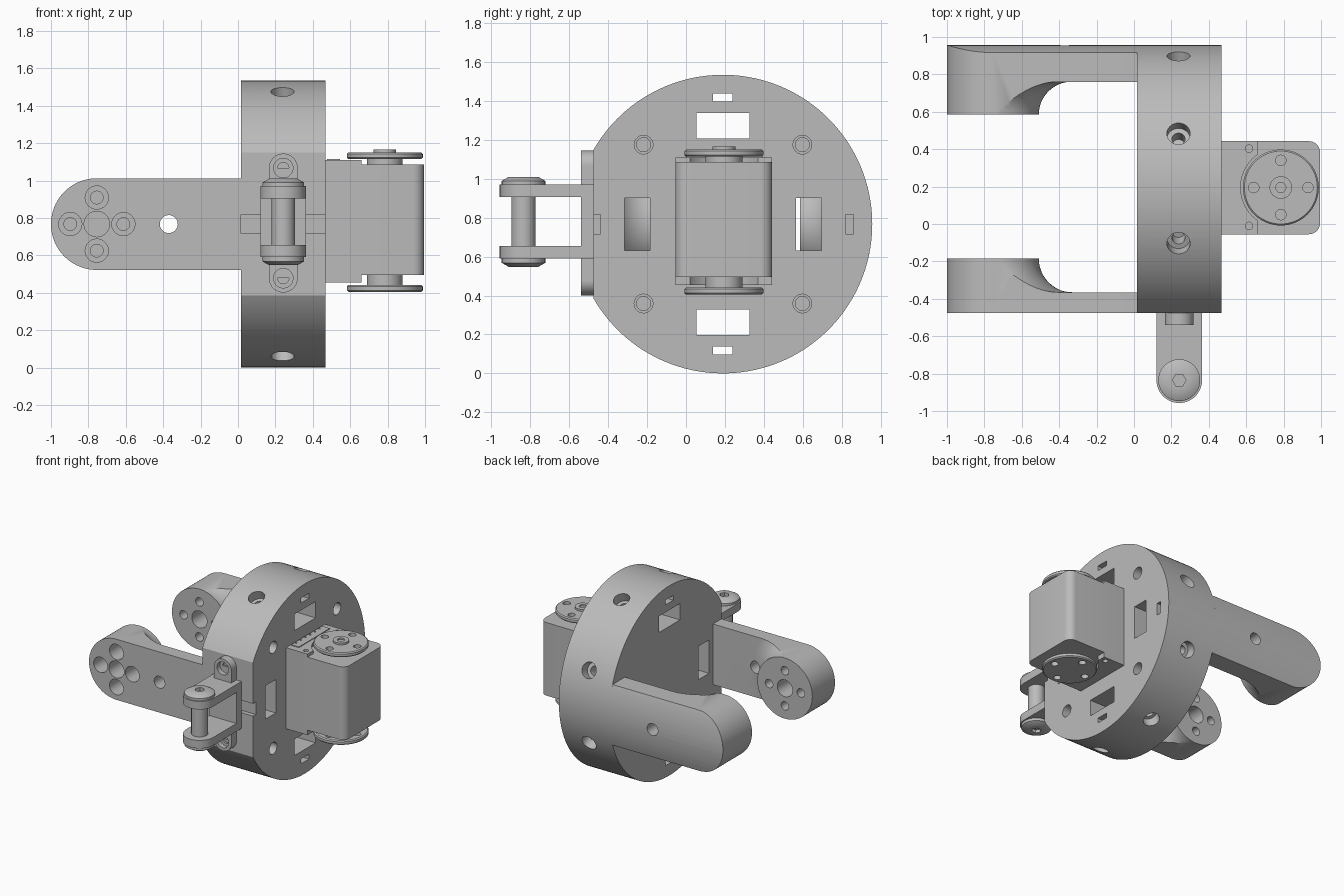
import bpy, bmesh
from math import sin, cos, pi, acos, radians
from mathutils import Matrix, Vector

if "Cube" in bpy.data.objects:
    bpy.data.objects.remove(bpy.data.objects["Cube"])

grey = bpy.data.materials.new("plain grey")
grey.use_nodes = True
tone = (0.5, 0.5, 0.5, 1)
grey.diffuse_color = tone
grey.node_tree.nodes["Principled BSDF"].inputs["Base Color"].default_value = tone

CY, CZ, R = 0.19, 0.767, 0.767      # disc centre and radius
X0, X1 = 0.015, 0.467               # disc thickness
FLAT = -0.475                       # flat side of the disc
parts = []


def finish(bm, name):
    bmesh.ops.remove_doubles(bm, verts=bm.verts, dist=1e-5)
    bmesh.ops.recalc_face_normals(bm, faces=bm.faces)
    mesh = bpy.data.meshes.new(name)
    bm.to_mesh(mesh)
    bm.free()
    mesh.materials.append(grey)
    ob = bpy.data.objects.new(name, mesh)
    bpy.context.scene.collection.objects.link(ob)
    parts.append(ob)
    return ob


def place(axis, u, v, w):
    return Vector({"x": (w, u, v), "y": (u, w, v), "z": (u, v, w)}[axis])


def arc(cu, cv, r, a, b, n=24):
    steps = [radians(a + (b - a) * i / n) for i in range(n + 1)]
    return [(cu + r * cos(t), cv + r * sin(t)) for t in steps]


def prism(name, pts, axis, a, b):
    bm = bmesh.new()
    face = bm.faces.new([bm.verts.new(place(axis, u, v, a)) for u, v in pts])
    new = bmesh.ops.extrude_face_region(bm, geom=[face])["geom"]
    move = place(axis, 0, 0, b - a)
    bmesh.ops.translate(bm, vec=move, verts=[g for g in new if isinstance(g, bmesh.types.BMVert)])
    if not any(len(f.verts) == len(pts) and (f.calc_center_median() - face.calc_center_median()).length > 1e-6
               and f is not face for f in bm.faces):
        pass
    # close the starting end if the extrusion left it open
    rim = [e for e in bm.edges if e.is_boundary]
    if rim:
        bmesh.ops.holes_fill(bm, edges=rim, sides=0)
    return finish(bm, name)


def cyl(name, axis, u, v, r, a, b, n=40):
    return prism(name, arc(u, v, r, 0, 360 - 360 / n, n - 1), axis, a, b)


def box(name, x, y, z):
    return prism(name, [(x[0], y[0]), (x[1], y[0]), (x[1], y[1]), (x[0], y[1])], "z", *z)


def revolve(name, profile, axis, u, v, closed=False):
    """Turn (radius, height) points around an axis through (u, v)."""
    bm = bmesh.new()
    vs = [bm.verts.new(place(axis, u + r, v, h)) for r, h in profile]
    pairs = list(zip(vs, vs[1:])) + ([(vs[-1], vs[0])] if closed else [])
    edges = [bm.edges.new(p) for p in pairs]
    bmesh.ops.spin(bm, geom=vs + edges, cent=place(axis, u, v, 0), axis=place(axis, 0, 0, 1),
                   angle=2 * pi, steps=64)
    return finish(bm, name)


def boolean(target, tools, operation="DIFFERENCE"):
    for tool in tools:
        mod = target.modifiers.new("cut", "BOOLEAN")
        mod.operation, mod.object, mod.solver = operation, tool, "EXACT"
        bpy.context.view_layer.objects.active = target
        bpy.ops.object.modifier_apply(modifier=mod.name)
        parts.remove(tool)
        bpy.data.objects.remove(tool)


# Main disc with one flat side
half = 180 - math_deg if (math_deg := acos((CY - FLAT) / R) * 180 / pi) else 150
disc = prism("main_disc", arc(CY, CZ, R, -half, half, 120), "x", X0, X1)
cuts = []
for dy, dz, reach in ((1, 0, 0.44), (-1, 0, 0.44), (0, 1, 0.505), (0, -1, 0.505)):
    # Cable slot and the small notch outside it
    for centre, depth, width in ((reach, 0.066, 0.135), (0.65, 0.02, 0.05)):
        y, z = CY + dy * centre, CZ + dz * centre
        hy, hz = (depth, width) if dy else (width, depth)
        cuts.append(box("slot", (-0.1, 0.6), (y - hy, y + hy), (z - hz, z + hz)))
for sy in (-1, 1):
    for sz in (-1, 1):
        y, z = CY + sy * 0.408, CZ + sz * 0.408
        cuts.append(cyl("face_hole", "x", y, z, 0.048, 0.38, 0.6))
        cuts.append(cyl("face_hole", "x", y, z, 0.036, 0.2, 0.4))
# Counterbored screw holes around the rim
for k in range(8):
    angle = 22.5 + 45 * k
    if abs(angle - 90) < 30:
        continue        # the flat side has its own bosses
    for r, a, b in ((0.062, 0.69, 0.9), (0.035, 0.6, 0.7)):
        hole = cyl("rim_hole", "z", 0, 0, r, a, b, 32)
        hole.data.transform(Matrix.Translation((0.238, CY, CZ)) @ Matrix.Rotation(radians(angle), 4, "X"))
        cuts.append(hole)
boolean(disc, cuts)

# Two arms ending in round, filleted paddles
PX, PR = -0.755, 0.245
outline = arc(PX, CZ, PR, 90, 270, 40) + [(X0, CZ - PR), (X0, CZ + PR)]
for name, outer, thin, boss in (("back_arm", 1.0, 0.76, 0.585), ("front_arm", FLAT, -0.365, -0.185)):
    side = 1 if outer > 0 else -1
    arm = prism(name, outline, "y", min(outer, boss), max(outer, boss))
    f = abs(thin - boss)
    r0 = PR + 0.001
    curve = [(r0 + f * (1 - cos(t)), boss + side * f * sin(t)) for t in [i * pi / 24 for i in range(13)]]
    ring = [(r0, boss - side * 0.1)] + curve + [(1.3, thin), (1.3, boss - side * 0.1)]
    boolean(arm, [revolve("fillet", ring, "y", PX, CZ, closed=True)])
    if side > 0:
        boolean(arm, [cyl("round_outside", "x", CY, CZ, R, -1.2, 0.3, 128)], "INTERSECT")
    tip = 0.74 if side > 0 else -0.6
    holes = [cyl("hub", "y", PX, CZ, 0.068, *sorted((boss - side * 0.1, tip))),
             cyl("arm_hole", "y", -0.37, CZ, 0.048, *sorted((thin - side * 0.1, outer + side * 0.1)))]
    for dx, dz in ((1, 0), (-1, 0), (0, 1), (0, -1)):
        x, z = PX + dx * 0.142, CZ + dz * 0.142
        holes.append(cyl("bolt", "y", x, z, 0.034, *sorted((boss - side * 0.1, tip))))
        if side < 0:
            holes.append(cyl("counterbore", "y", x, z, 0.062, -0.6, -0.26))
    boolean(arm, holes)

# Hinge bracket on the flat side
HX, HY = 0.242, -0.835
web = box("bracket_web", (HX - 0.122, HX + 0.122), (-0.54, FLAT), (0.59, 0.97))
for name, z in (("upper", 1.067), ("lower", 0.478)):
    boss = cyl(name + "_bracket_boss", "y", HX, z, 0.077, -0.54, FLAT)
    boolean(boss, [cyl("hole", "y", HX, z, 0.052, -0.6, -0.5)])
    boolean(boss, [cyl("hole", "y", HX, z, 0.03, -0.6, -0.485)])
    tab = z + (-0.13 if z > CZ else 0.13)
    box(name + "_boss_tab", (HX - 0.077, HX + 0.077), (-0.54, FLAT), (min(z, tab), max(z, tab)))
    # Cut the screw recess through the tab too
    tab_part = parts[-1]
    boolean(tab_part, [cyl("hole", "y", HX, z, 0.052, -0.6, -0.5)])
lug = arc(HX, HY, 0.122, 180, 360) + [(HX + 0.122, -0.53), (HX - 0.122, -0.53)]
prism("upper_lug", lug, "z", 0.905, 0.97)
prism("lower_lug", lug, "z", 0.59, 0.655)
cyl("hinge_pin", "z", HX, HY, 0.062, 0.6, 0.96)
for name, base, s in (("upper", 0.965, 1), ("lower", 0.592, -1)):
    head = revolve(name + "_pin_head", [(0, base), (0.112, base), (0.112, base + s * 0.024),
                   (0.075, base + s * 0.045), (0, base + s * 0.045)], "z", HX, HY)
    boolean(head, [cyl("socket", "z", HX, HY, 0.036, *sorted((base + s * 0.02, base + s * 0.1)), 6)])

# Servo body with rounded outer corners
SX, SY = 0.785, 0.195
Y0, Y1 = -0.055, 0.443
body = arc(0.935, Y0 + 0.06, 0.06, -90, 0, 6) + arc(0.935, Y1 - 0.06, 0.06, 0, 90, 6)
prism("servo_body", body + [(X1, Y1), (X1, Y0)], "z", 0.495, 1.085)
for name, z in (("upper", (1.085, 1.11)), ("lower", (0.455, 0.495))):
    deck = box(name + "_servo_deck", (X1, 0.66), (Y0, Y1), z)
    boolean(deck, [cyl("clearance", "z", SX, SY, 0.215, 0.3, 1.3, 64)] +
            [cyl("screw", "z", 0.615, y, 0.02, 0.3, 1.3, 20) for y in (-0.01, 0.403)])
socket = box("connector_strip", (0.475, 0.545), (0, 0.395), (1.1, 1.116))
boolean(socket, [cyl("pin", "z", 0.488, 0.045 + 0.06 * i, 0.008, 1.108, 1.2, 10) for i in range(6)])

# Round output horns above and below
for name, face, s, neck in (("upper", 1.15, 1, 1.08), ("lower", 0.405, -1, 0.5)):
    under = face - s * 0.036
    horn = revolve(name + "_horn", [(0, under), (0.195, under), (0.203, under + s * 0.008),
                   (0.203, face - s * 0.008), (0.195, face), (0, face)], "z", SX, SY)
    boolean(horn, [cyl("hole", "z", SX + dx, SY + dy, 0.028, 0.2, 1.4, 24)
                   for dx, dy in ((0.145, 0), (-0.145, 0), (0, 0.145), (0, -0.145))])
    cyl(name + "_neck", "z", SX, SY, 0.095, *sorted((neck, under)))
    if s > 0:
        hub = cyl(name + "_horn_hub", "z", SX, SY, 0.06, face, face + 0.015)
        boolean(hub, [cyl("hole", "z", SX, SY, 0.027, face + 0.004, 1.4, 24)])

# Smooth curved sides, sharp edges
bpy.ops.object.select_all(action="DESELECT")
for ob in parts:
    ob.select_set(True)
bpy.context.view_layer.objects.active = disc
bpy.ops.object.shade_smooth_by_angle(angle=radians(30))
